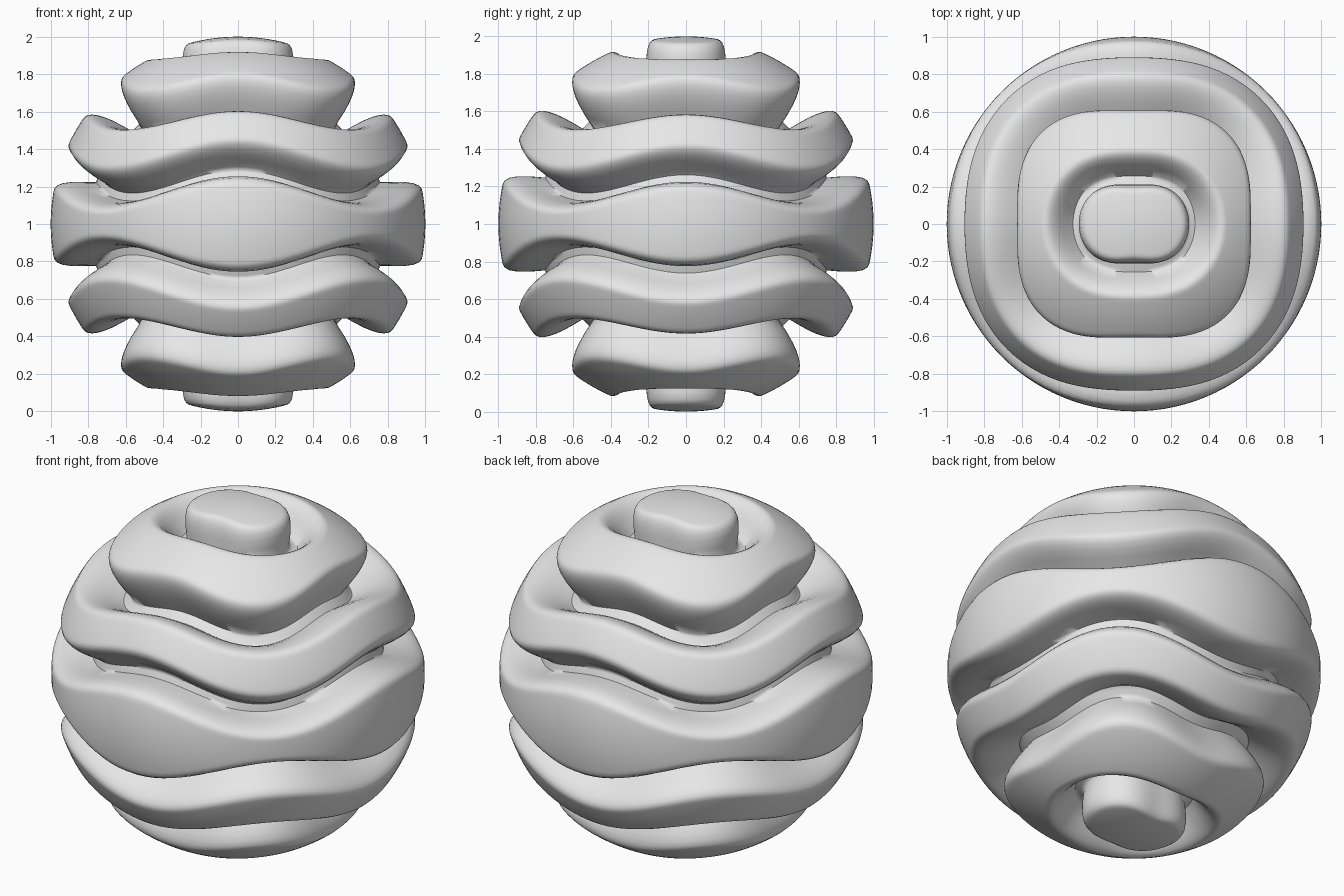
import bpy
from math import cos, acos, atan2, degrees, radians
from mathutils import Vector, Matrix

cube = bpy.data.objects.get("Cube")
if cube:
    bpy.data.objects.remove(cube, do_unlink=True)

# Plain grey material
grey = bpy.data.materials.new("plain grey")
grey.use_nodes = True
colour = (0.8, 0.8, 0.8, 1)
grey.diffuse_color = colour
grey.node_tree.nodes["Principled BSDF"].inputs["Base Color"].default_value = colour

# Grooves of the upper half in degrees from the pole:
# mean angle, two-fold wave, four-fold wave, half width, depth
GROOVES = [
    (19.8, 2.8, -0.4, 7.3, 0.19),
    (49.0, 0.7, -3.2, 9.4, 0.25),
    (75.2, 1.0, -4.2, 7.8, 0.21),
]


def follow_waves(polar, centres):
    """Bend a ring of the ball so that it runs along the wavy grooves."""
    marks = [0] + [groove[0] for groove in GROOVES] + [90]
    targets = [0] + centres + [90]
    for low, high, start, end in zip(marks, marks[1:], targets, targets[1:]):
        if polar <= high:
            return start + (end - start) * (polar - low) / (high - low)
    return polar


def carved_radius(polar, centres):
    """Radius after cutting grooves with a flat floor, steep wall and rounded lip."""
    radius = 1.0
    for centre, groove in zip(centres, GROOVES):
        reach = abs(polar - centre) / groove[3]
        if reach < 1:
            climb = max(0, (reach - 0.25) / 0.75)
            radius = min(radius, 1 - groove[4] * (1 - climb) ** 2.4)
    return radius


# Grooved ball, the lower half mirroring the upper
bpy.ops.mesh.primitive_uv_sphere_add(segments=112, ring_count=200, radius=1, location=(0, 0, 1))
ball = bpy.context.object
ball.name = "grooved_ball"
ball.data.name = "grooved_ball"
for vert in ball.data.vertices:
    turn = atan2(vert.co.y, vert.co.x)
    side = 1 if vert.co.z >= 0 else -1
    polar = degrees(acos(min(1, abs(vert.co.z))))
    centres = [g[0] + g[1] * cos(2 * turn) + g[2] * cos(4 * turn) for g in GROOVES]
    polar = follow_waves(polar, centres)
    point = Vector((0, 0, carved_radius(polar, centres)))
    point.rotate(Matrix.Rotation(radians(polar), 3, "Y"))
    point.rotate(Matrix.Rotation(turn, 3, "Z"))
    vert.co = (point.x, point.y, side * point.z)
ball.data.materials.append(grey)
bpy.ops.object.shade_smooth_by_angle(angle=radians(60))
